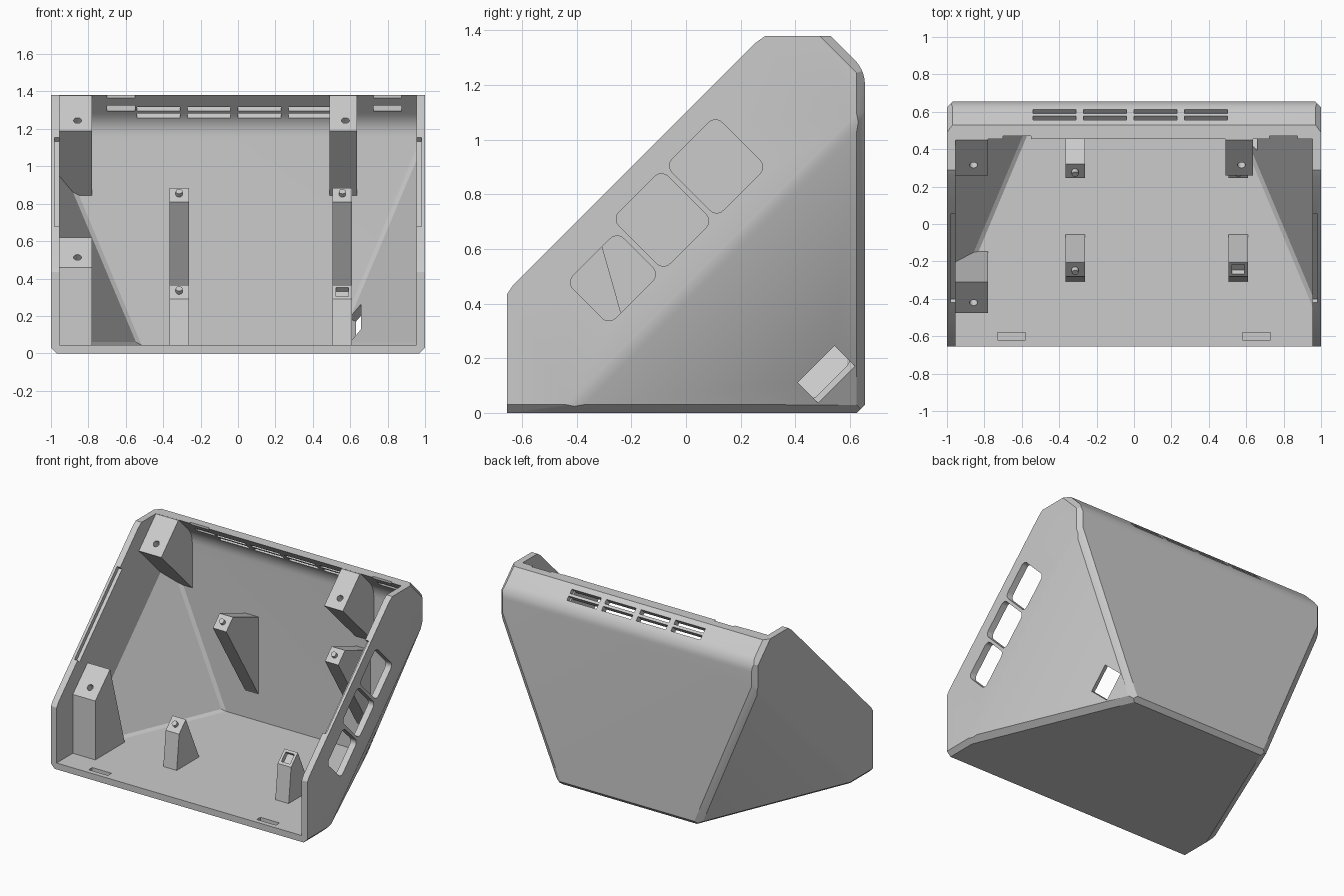
import bpy, bmesh
from math import radians, sqrt
from mathutils import Vector, Matrix

cube = bpy.data.objects.get("Cube")
if cube:
    bpy.data.objects.remove(cube, do_unlink=True)

grey = bpy.data.materials.new("plain_grey")
grey.use_nodes = True
grey.diffuse_color = (0.6, 0.6, 0.6, 1)
grey.node_tree.nodes["Principled BSDF"].inputs["Base Color"].default_value = (0.6, 0.6, 0.6, 1)

TILT = Matrix.Rotation(radians(45), 4, 'X')    # local z along the outward normal of the slanted opening
VENT = Matrix.Rotation(radians(-45), 4, 'X')   # local z along the normal of the rear slope
FLAT = Matrix.Identity(4)


def make_object(name, bm):
    bmesh.ops.recalc_face_normals(bm, faces=bm.faces)
    mesh = bpy.data.meshes.new(name)
    bm.to_mesh(mesh)
    bm.free()
    mesh.materials.append(grey)
    ob = bpy.data.objects.new(name, mesh)
    bpy.context.collection.objects.link(ob)
    return ob


def prism(name, profile, x0, x1, planes=()):
    """Extrude a y-z profile along x, then trim it with (normal, distance) planes."""
    bm = bmesh.new()
    face = bm.faces.new([bm.verts.new((x0, y, z)) for y, z in profile])
    out = bmesh.ops.extrude_face_region(bm, geom=[face])
    moved = [v for v in out["geom"] if isinstance(v, bmesh.types.BMVert)]
    bmesh.ops.translate(bm, verts=moved, vec=(x1 - x0, 0, 0))
    for normal, dist in planes:
        n = Vector(normal)
        bmesh.ops.bisect_plane(bm, geom=bm.verts[:] + bm.edges[:] + bm.faces[:], dist=1e-5,
                               plane_co=n * (dist / n.length_squared), plane_no=n, clear_outer=True)
        bmesh.ops.holes_fill(bm, edges=[e for e in bm.edges if e.is_boundary], sides=0)
    return make_object(name, bm)


def box(name, center, size, turn=FLAT, rounding=0):
    bm = bmesh.new()
    bmesh.ops.create_cube(bm, size=1)
    bmesh.ops.scale(bm, vec=size, verts=bm.verts)
    if rounding:
        along_x = [e for e in bm.edges if abs(e.verts[0].co.x - e.verts[1].co.x) > 0.01]
        bmesh.ops.bevel(bm, geom=along_x, offset=rounding, segments=5, profile=0.5, affect='EDGES')
    bmesh.ops.transform(bm, matrix=Matrix.Translation(center) @ turn, verts=bm.verts)
    return make_object(name, bm)


def rod(name, center, radius, depth):
    bm = bmesh.new()
    bmesh.ops.create_cone(bm, cap_ends=True, segments=20, radius1=radius, radius2=radius, depth=depth)
    bmesh.ops.transform(bm, matrix=Matrix.Translation(center) @ TILT, verts=bm.verts)
    return make_object(name, bm)


def cut(target, cutter):
    """Subtract the cutter and discard it."""
    mod = target.modifiers.new("cut", 'BOOLEAN')
    mod.operation, mod.solver, mod.object = 'DIFFERENCE', 'EXACT', cutter
    bpy.context.view_layer.update()
    graph = bpy.context.evaluated_depsgraph_get()
    mesh = bpy.data.meshes.new_from_object(target.evaluated_get(graph))
    target.modifiers.clear()
    target.data = mesh
    bpy.data.objects.remove(cutter, do_unlink=True)


def bend(a, b, c, steps=7):
    a, b, c = Vector(a), Vector(b), Vector(c)
    return [tuple(a.lerp(b, i / steps).lerp(b.lerp(c, i / steps), i / steps)) for i in range(steps + 1)]


def both(planes):
    return [((s * n[0], n[1], n[2]), d) for s in (1, -1) for n, d in planes]


# Shell: outer hull with cut-off rear corners and chamfered edges, hollowed out
CHOP = (1, 0.42, -0.42)
FLOOR_EDGE, BACK_EDGE = (0.86, 0.36, -1.36), (0.86, 1.36, -0.36)
outer = [(-0.655, 0), (0.625, 0), (0.655, 0.03)]
outer += bend((0.655, 1.2), (0.655, 1.255), (0.615, 1.295))
outer += [(0.53, 1.38), (0.29, 1.38), (0.255, 1.355), (-0.635, 0.465), (-0.655, 0.435)]
shell = prism("case_shell", outer, -1, 1, both([
    (CHOP, 0.82), ((1, 0.171, -0.171), 0.92), ((1, 0, -1), 0.97), ((1, 1, 0), 1.625),
    ((1, 0.75, 0.75), 2.4025), (FLOOR_EDGE, 0.675), (BACK_EDGE, 1.3295)]))
inner = [(-0.9, 0.045), (0.605, 0.045)] + bend((0.605, 1.16), (0.605, 1.23), (0.555, 1.28))
inner += [(0.2, 1.635), (-0.9, 1.635)]
cut(shell, prism("hollow", inner, -0.955, 0.955, both([
    (CHOP, 0.768), (FLOOR_EDGE, 0.6005), (BACK_EDGE, 1.25)])))

# Rear vents: two rows of four slots
for i in range(4):
    for y in (0.567, 0.602):
        cut(shell, box("vent", (-0.425 + 0.27 * i, y, 1.91 - y), (0.23, 0.031, 0.25), VENT))

# Three rounded windows in the left wall, given by diagonal ranges
for s0, s1, d0 in ((0.83, 1.195, -0.98), (0.44, 0.80, -0.98), (0.04, 0.41, -0.915)):
    s, d = (s0 + s1) / 2, (d0 - 0.605) / 2
    cut(shell, box("window", (1, (s + d) / 2, (s - d) / 2),
                   (0.2, (s1 - s0) / sqrt(2), (-0.605 - d0) / sqrt(2)), TILT, 0.035))

# Cable opening in the left rear corner face
n = Vector(CHOP).normalized()
along = Vector((0, 1, 1)).normalized()
frame = Matrix((n, along, n.cross(along))).transposed().to_4x4()
cut(shell, box("cable_opening", (0.665, 0.515, 0.14), (0.25, 0.19, 0.124), frame))

# Catches: rim rebates, floor slots and top pockets
for side in (1, -1):
    cut(shell, box("rebate", (side * 0.966, -0.185, 0.917), (0.028, 0.67, 0.06), TILT))
    cut(shell, box("floor_slot", (side * 0.655, -0.6, 0.07), (0.15, 0.04, 0.1)))
for x in (-0.625, 0.8):
    cut(shell, box("top_pocket", (x, 0.5, 1.31), (0.15, 0.12, 0.03)))
    cut(shell, box("rim_notch", (x, 0.43, 1.38), (0.15, 0.08, 0.04)))

# Posts: wedge profiles that run into the walls, trimmed by the corner faces
trim = both([(CHOP, 0.79)])
corner_top = [(0.26, 1.19), (0.45, 1.379), (0.487, 1.379), (0.625, 1.24), (0.625, 0.825)]
corner_low = [(-0.475, 0.02), (-0.475, 0.46), (-0.31, 0.62), (-0.14, 0.02)]
inner_top = [(0.245, 0.81), (0.32, 0.885), (0.625, 0.77), (0.625, 0.2)]
inner_low = [(-0.31, 0.02), (-0.28, 0.29), (-0.205, 0.365), (-0.045, 0.02)]

parts = [shell]
for name, profile, x0, x1, y, z in (
        ("right_top_screw_post", corner_top, -0.96, -0.78, 0.315, 1.245),
        ("left_top_screw_post", corner_top, 0.49, 0.635, 0.315, 1.245),
        ("right_low_screw_post", corner_low, -0.96, -0.78, -0.42, 0.513)):
    post = prism(name, profile, x0, x1, trim)
    cut(post, rod("screw_hole", ((x0 + x1) / 2 + 0.012, y, z), 0.021, 0.2))
    parts.append(post)

for name, profile, x, y, z in (
        ("right_upper_board_post", inner_top, -0.315, 0.283, 0.848),
        ("left_upper_board_post", inner_top, 0.558, 0.283, 0.848),
        ("right_lower_board_post", inner_low, -0.315, -0.242, 0.328),
        ("left_lower_board_post", inner_low, 0.558, -0.242, 0.328)):
    post = prism(name, profile, x - 0.052, x + 0.052)
    parts.append(post)
    if name.startswith("left_lower"):
        cut(post, box("socket", (x, y, z), (0.068, 0.07, 0.06), TILT))
    else:
        parts.append(rod(name.replace("post", "pin"), (x, y, z), 0.018, 0.05))

# Smooth the rounded bends, keep every other edge crisp
bpy.ops.object.select_all(action='DESELECT')
for ob in parts:
    ob.select_set(True)
bpy.context.view_layer.objects.active = shell
bpy.ops.object.shade_smooth_by_angle(angle=radians(19))
